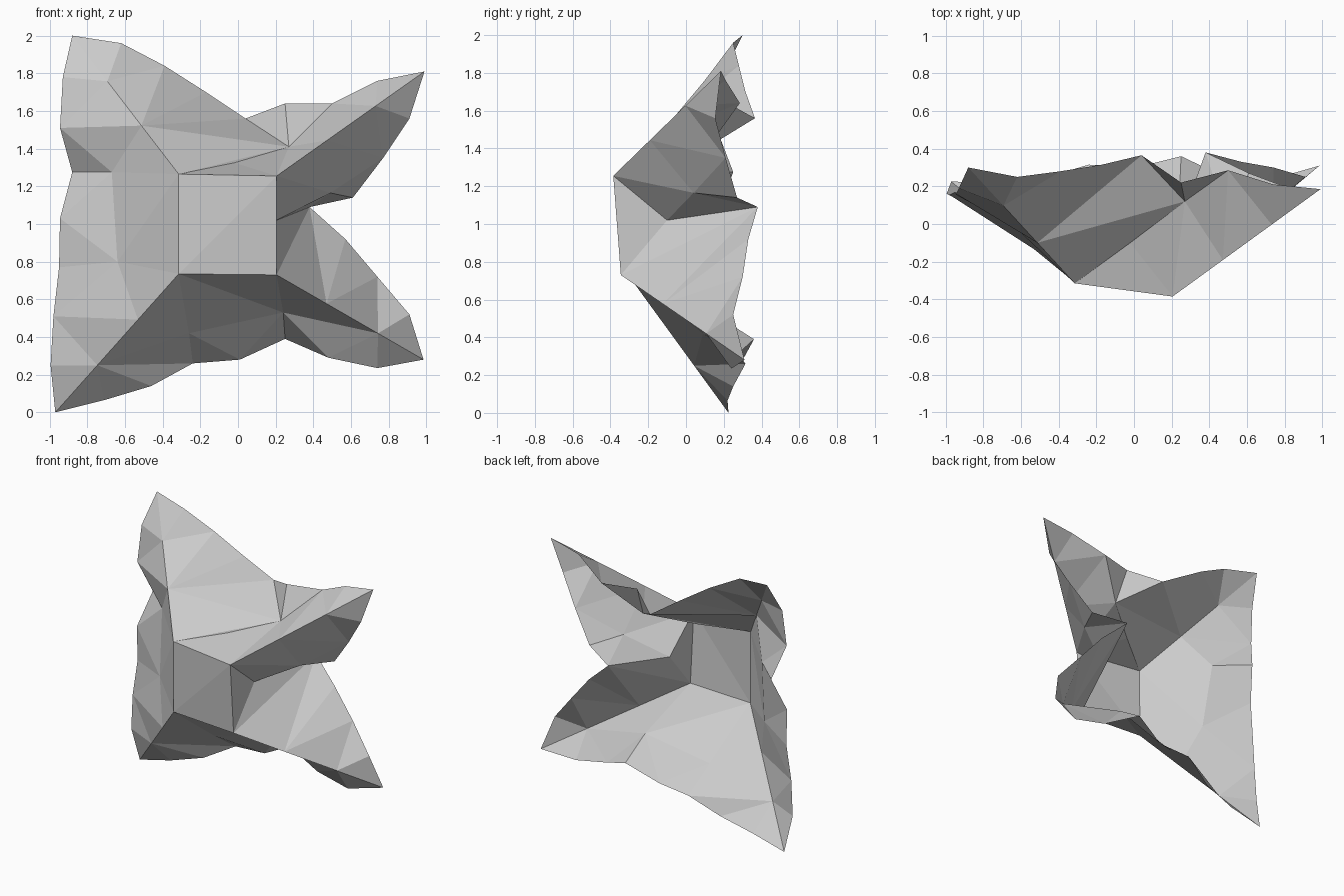
import bpy
import bmesh
from mathutils import Vector

default_cube = bpy.data.objects.get("Cube")
if default_cube:
    bpy.data.objects.remove(default_cube, do_unlink=True)

# One plain grey cloth material
grey = bpy.data.materials.new("plain grey")
grey.use_nodes = True
colour = (0.6, 0.6, 0.6, 1)
grey.diffuse_color = colour
shader = next(n for n in grey.node_tree.nodes if n.type == "BSDF_PRINCIPLED")
shader.inputs["Base Color"].default_value = colour


def points(*coords):
    return [Vector(c) for c in coords]


def along(corner, tip, *fractions):
    """Points on the straight fold between a square corner and its tip."""
    return [corner.lerp(tip, f) for f in fractions]


def zip_paths(inner, rim):
    """Triangles between two clockwise paths, using the shorter diagonal."""
    triangles = []
    i = j = 0
    while i < len(inner) - 1 or j < len(rim) - 1:
        can_inner, can_rim = i < len(inner) - 1, j < len(rim) - 1
        step_inner = can_inner
        if can_inner and can_rim:
            step_inner = ((inner[i + 1] - rim[j]).length
                          < (inner[i] - rim[j + 1]).length)
        if step_inner:
            triangles.append((inner[i + 1], rim[j], inner[i]))
            i += 1
        else:
            triangles.append((inner[i], rim[j + 1], rim[j]))
            j += 1
    return triangles


def make_panel(name, *strips):
    """A flat-shaded sheet from pairs of inner and rim paths."""
    bm = bmesh.new()
    for inner, rim in strips:
        for tri in zip_paths(inner, rim):
            a, b, c = tri
            if (b - a).cross(c - a).length > 1e-6:
                bm.faces.new([bm.verts.new(p) for p in tri])
    bmesh.ops.remove_doubles(bm, verts=bm.verts, dist=0.0005)
    mesh = bpy.data.meshes.new(name)
    bm.to_mesh(mesh)
    bm.free()
    mesh.materials.append(grey)
    obj = bpy.data.objects.new(name, mesh)
    bpy.context.collection.objects.link(obj)


# Front square corners and the four far tips
top_a, top_b, low_b, low_a = points(
    (-.315, -.315, 1.265), (.205, -.385, 1.255),
    (.205, -.345, .73), (-.315, -.31, .735))
tip_top_a, tip_top_b, tip_low_b, tip_low_a = points(
    (-.88, .3, 2), (.99, .185, 1.81), (.985, .31, .28), (-.97, .225, 0))

# Pleat and middle points inside the panels
top_mid, top_pleat, low_pleat, side_pleat = points(
    (-.02, -.1, 1.325), (.27, .12, 1.41), (.24, .14, .53), (-.67, .06, 1.275))
low_mid, side_mid = points((-.26, .09, .42), (-.64, -.01, .8))
slit, slit_fold = points((.205, -.1, 1.02), (.49, .04, 1.165))

# Straight folds running out to the tips
fold_top_a = along(top_a, tip_top_a, .35, .67, 1)
fold_top_b = along(top_b, tip_top_b, .34, .67, 1)
fold_low_b = along(low_b, tip_low_b, .34, .69, 1)
fold_low_a = along(low_a, tip_low_a, .33, .66, 1)

# Outer rims, clockwise from the front
rim_top = points((-.62, .25, 1.96), (-.39, .28, 1.84), (-.17, .315, 1.7),
                 (.04, .365, 1.56))
rim_top_arm = points((.25, .22, 1.64), (.5, .285, 1.64), (.74, .21, 1.76))
rim_upper_side = points((.91, .155, 1.56), (.77, .21, 1.35), (.61, .27, 1.14))
rim_lower_side = points((.38, .38, 1.09), (.57, .33, .92), (.74, .3, .72),
                        (.91, .25, .52))
rim_low_arm = points((.74, .24, .235), (.48, .25, .29), (.25, .36, .39))
rim_low = points((.01, .3, .28), (-.24, .315, .26), (-.46, .25, .14),
                 (-.71, .22, .065))
rim_far_side = points((-.995, .16, .25), (-.98, .155, .51), (-.95, .17, .77),
                      (-.945, .155, 1.03), (-.88, .25, 1.275))
rim_far_top = points((-.945, .16, 1.51), (-.93, .19, 1.78))

# Front square and the small gusset beside it
make_panel("front_square", ([low_a, low_b], [top_a, top_b]))
make_panel("side_gusset", ([top_b, low_b], [slit]))

# Top panel with its pleat
make_panel("top_panel",
           ([top_a, top_b], [top_mid]),
           (fold_top_a[::-1] + [top_a, top_mid, top_b],
            [tip_top_a] + rim_top + [top_pleat]),
           ([top_pleat], [rim_top[-1]] + rim_top_arm[:2]),
           ([top_b] + fold_top_b,
            [top_pleat] + rim_top_arm[1:] + [tip_top_b]))

# Left side: upper flap, tucked slit and lower flap
make_panel("left_upper_panel",
           (fold_top_b[::-1] + [top_b, slit],
            [tip_top_b] + rim_upper_side[:2] + [slit_fold]),
           ([slit_fold], rim_upper_side[1:]))
make_panel("left_slit_fold",
           ([slit_fold, slit], [rim_upper_side[-1], rim_lower_side[0]]))
make_panel("left_lower_panel",
           ([slit, low_b, fold_low_b[0]], rim_lower_side[:1]),
           (fold_low_b, rim_lower_side + [tip_low_b]))

# Bottom panel with its pleat
make_panel("bottom_panel",
           ([fold_low_b[1], low_b, low_a], [low_pleat]),
           ([low_pleat, low_a], [low_mid]),
           ([tip_low_b, fold_low_b[1], low_pleat], [tip_low_b] + rim_low_arm),
           ([low_pleat, low_mid], rim_low_arm[-1:] + rim_low[:2]),
           ([low_a] + fold_low_a, [low_mid] + rim_low[1:] + [tip_low_a]))

# Right side panel, folded under its upper flap
make_panel("right_panel",
           ([fold_low_a[0], low_a, top_a, side_pleat], [side_mid]),
           (fold_low_a[::-1] + [side_mid, side_pleat],
            [tip_low_a] + rim_far_side),
           ([top_a, fold_top_a[0]], [side_pleat]),
           ([side_pleat] + fold_top_a,
            [rim_far_side[-1]] + rim_far_top + [tip_top_a]))
